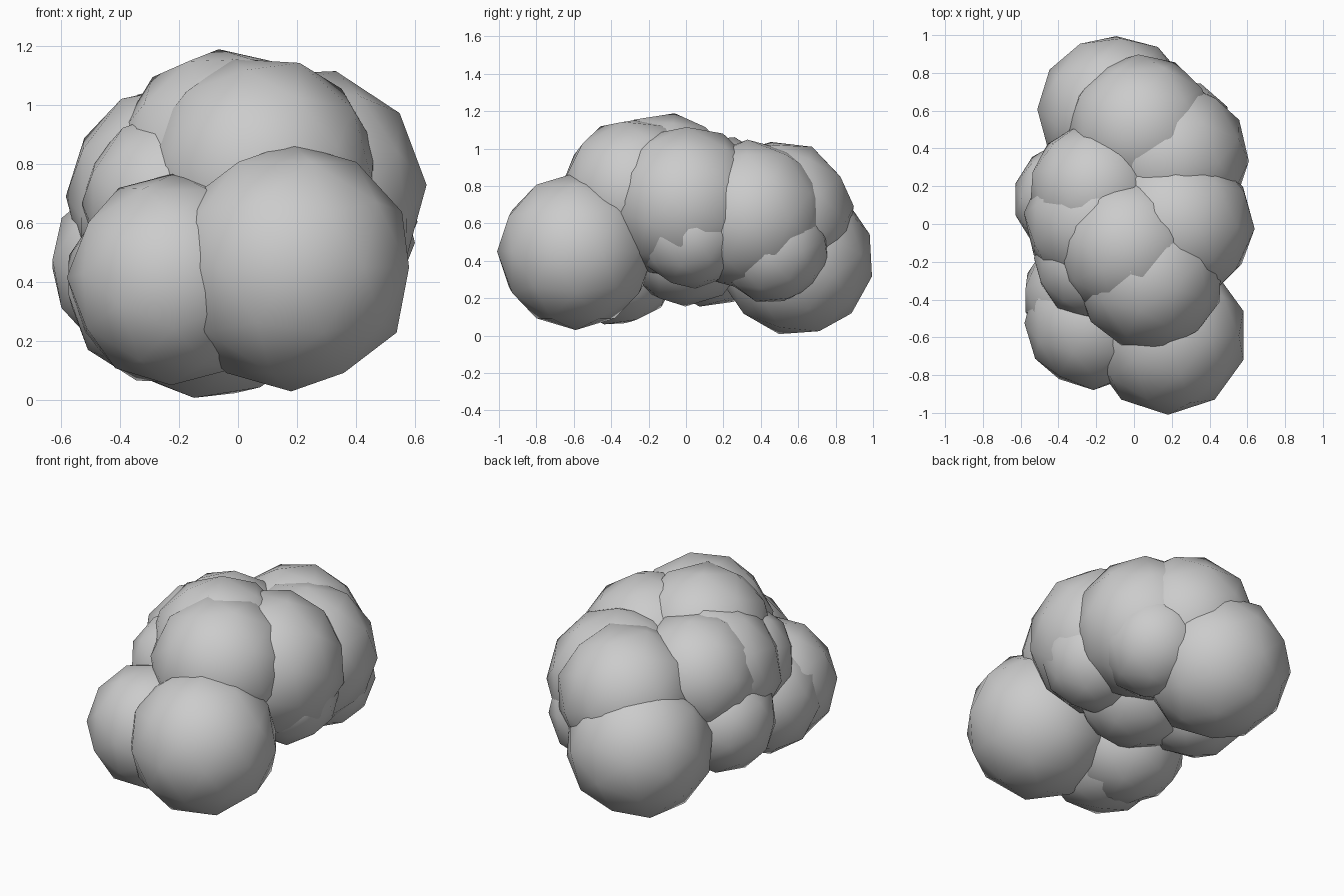
import bpy

if "Cube" in bpy.data.objects:
    bpy.data.objects.remove(bpy.data.objects["Cube"])

# Cloud-like clump of overlapping low-poly, smooth shaded puffs: name, centre, radius
PUFFS = [
    ("front_right_puff", (0.18, -0.59, 0.45), 0.42),
    ("front_left_puff", (-0.22, -0.52, 0.41), 0.36),
    ("front_left_inner_puff", (-0.25, -0.37, 0.39), 0.34),
    ("upper_front_puff", (0.08, -0.27, 0.77), 0.40),
    ("top_puff", (-0.03, -0.12, 0.80), 0.395),
    ("left_shoulder_puff", (-0.22, -0.20, 0.67), 0.31),
    ("right_puff", (0.22, 0.00, 0.71), 0.42),
    ("right_lower_puff", (0.30, 0.03, 0.55), 0.30),
    ("right_back_puff", (0.20, 0.35, 0.64), 0.41),
    ("right_back_lower_puff", (0.23, 0.46, 0.48), 0.31),
    ("back_upper_puff", (0.04, 0.50, 0.65), 0.40),
    ("back_lower_puff", (-0.10, 0.59, 0.41), 0.415),
    ("left_lower_puff", (-0.33, 0.13, 0.46), 0.31),
    ("left_upper_puff", (-0.20, 0.02, 0.69), 0.385),
    ("left_back_puff", (-0.20, 0.18, 0.71), 0.36),
    ("belly_puff", (-0.02, 0.00, 0.51), 0.355),
]

for i, (name, centre, radius) in enumerate(PUFFS):
    # Each puff is turned a little differently so the facets vary
    bpy.ops.mesh.primitive_ico_sphere_add(
        subdivisions=2, radius=radius, location=centre,
        rotation=(0.3 * i, 0.5 * i, 0.7 * i))
    puff = bpy.context.object
    puff.name = name
    bpy.ops.object.shade_smooth()
